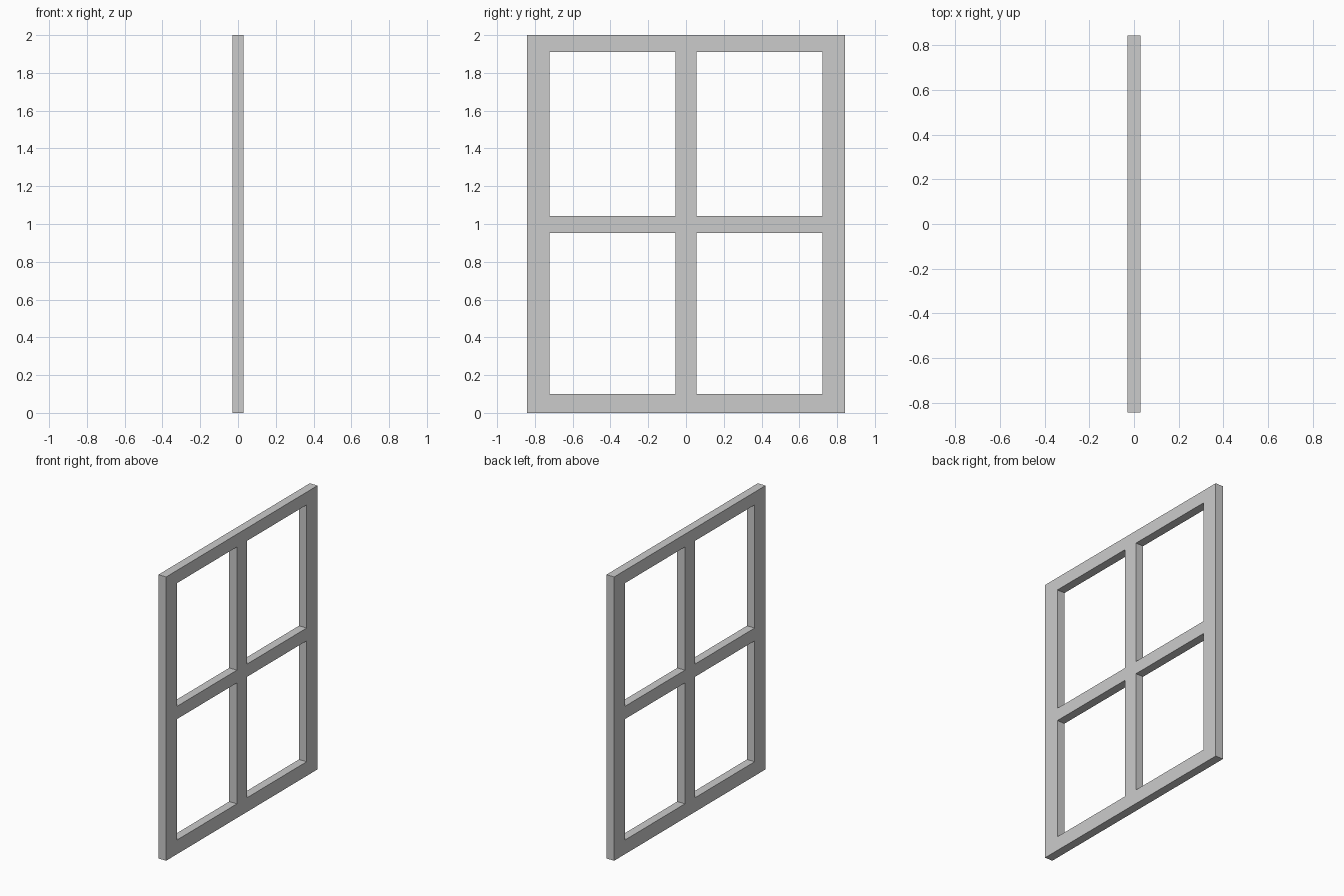
import bpy, bmesh

if "Cube" in bpy.data.objects:
    bpy.data.objects.remove(bpy.data.objects["Cube"])

HALF_DEPTH = 0.03
# Grid lines of the frame: stiles across y, rails up z
YS = [-0.843, -0.722, -0.055, 0.055, 0.722, 0.843]
ZS = [0.0, 0.10, 0.952, 1.042, 1.91, 2.0]

bm = bmesh.new()
grid = [[bm.verts.new((-HALF_DEPTH, y, z)) for z in ZS] for y in YS]

# Fill every cell except the four pane openings
for i in range(5):
    for j in range(5):
        if i % 2 and j % 2:
            continue
        bm.faces.new((grid[i][j], grid[i + 1][j], grid[i + 1][j + 1], grid[i][j + 1]))

# Thicken the flat lattice into a closed solid
ext = bmesh.ops.extrude_face_region(bm, geom=bm.faces[:], use_keep_orig=True)
bmesh.ops.translate(bm, vec=(2 * HALF_DEPTH, 0, 0),
                    verts=[g for g in ext["geom"] if isinstance(g, bmesh.types.BMVert)])
bmesh.ops.recalc_face_normals(bm, faces=bm.faces[:])

mesh = bpy.data.meshes.new("window_frame")
bm.to_mesh(mesh)
bm.free()
bpy.context.collection.objects.link(bpy.data.objects.new("window_frame", mesh))
